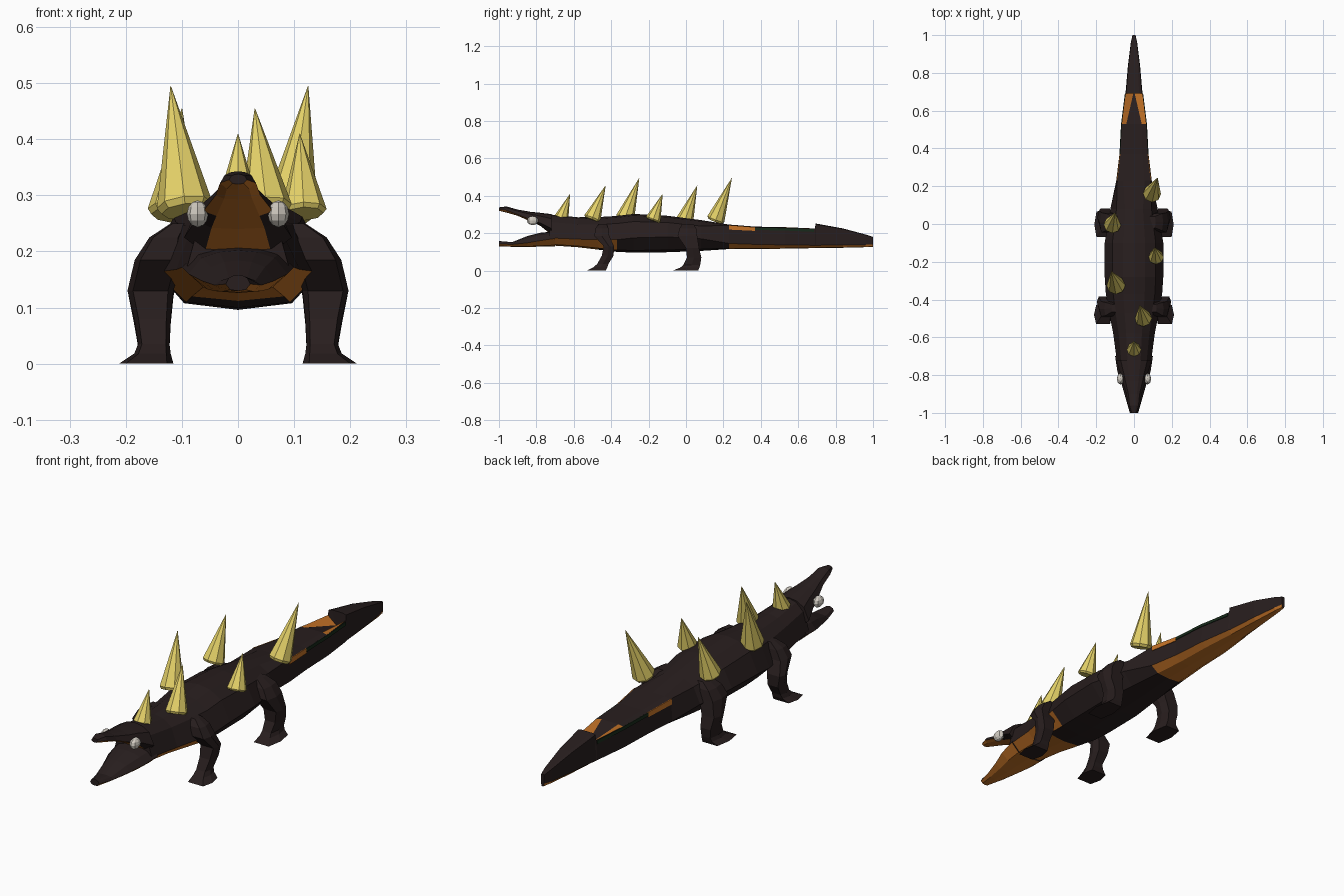
import bpy, bmesh, math
from mathutils import Vector

cube = bpy.data.objects.get("Cube")
if cube:
    bpy.data.objects.remove(cube)


def material(name, rgb):
    m = bpy.data.materials.new(name)
    m.use_nodes = True
    m.diffuse_color = (*rgb, 1)
    node = next(n for n in m.node_tree.nodes if n.type == 'BSDF_PRINCIPLED')
    node.inputs["Base Color"].default_value = (*rgb, 1)
    node.inputs["Roughness"].default_value = 0.9
    return m


HIDE = material("dark_brown_hide", (0.021, 0.013, 0.013))
ORANGE = material("burnt_orange", (0.55, 0.17, 0.02))
HORN = material("pale_yellow_horn", (0.78, 0.64, 0.14))
EYE = material("bone_white", (0.64, 0.6, 0.54))
GREEN = material("dark_green", (0.008, 0.022, 0.01))


def finish(name, bm, mats, orange=None):
    """Make the object; faces passing the orange rule get the second material."""
    bmesh.ops.recalc_face_normals(bm, faces=bm.faces)
    for f in bm.faces:
        f.normal_update()
        if orange and orange(f.calc_center_median(), f.normal):
            f.material_index = 1
    mesh = bpy.data.meshes.new(name)
    bm.to_mesh(mesh)
    bm.free()
    for m in mats:
        mesh.materials.append(m)
    ob = bpy.data.objects.new(name, mesh)
    bpy.context.collection.objects.link(ob)
    return ob


def loft(name, rings, mats, orange=None):
    """Skin a list of equal-length rings and cap both ends."""
    bm = bmesh.new()
    loops = [[bm.verts.new(p) for p in ring] for ring in rings]
    n = len(loops[0])
    for a, b in zip(loops, loops[1:]):
        for i in range(n):
            j = (i + 1) % n
            bm.faces.new((a[i], a[j], b[j], b[i]))
    bm.faces.new(loops[0])
    bm.faces.new(loops[-1])
    return finish(name, bm, mats, orange)


# Upper half-profiles: (share of width, share of height above the widest line)
BACK = [(0, 1), (0.38, 0.93), (0.74, 0.68)]
TAIL = [(0, 1), (0.6, 1), (0.94, 0.96)]
VALLEY = [(0, 0.62), (0.08, 0.62), (0.94, 1)]


def section(y, w, top, mid, bot, upper=BACK, keel=0.85):
    half = [(u * w, mid + v * (top - mid)) for u, v in upper]
    half += [(w, mid), (0.62 * w, mid + keel * (bot - mid)), (0, bot)]
    mirrored = [(-x, z) for x, z in half[-2:0:-1]]
    return [(x, y, z) for x, z in half + mirrored]


# Body and tail, with a sunken orange channel ahead of the tail fin
body = [
    section(-0.73, 0.09, 0.30, 0.175, 0.135),
    section(-0.58, 0.11, 0.285, 0.168, 0.125),
    section(-0.47, 0.132, 0.286, 0.165, 0.112),
    section(-0.37, 0.149, 0.292, 0.165, 0.1),
    section(-0.28, 0.155, 0.303, 0.175, 0.096),
    section(-0.10, 0.155, 0.293, 0.18, 0.098),
    section(0.08, 0.125, 0.27, 0.17, 0.105),
    section(0.23, 0.094, 0.246, 0.145, 0.115, TAIL),
    section(0.37, 0.077, 0.235, 0.14, 0.115, TAIL),
    section(0.53, 0.068, 0.232, 0.137, 0.117, TAIL),
    section(0.69, 0.047, 0.225, 0.135, 0.12, VALLEY),
    section(0.692, 0.045, 0.252, 0.135, 0.12, TAIL),
    section(0.84, 0.032, 0.225, 0.137, 0.122, TAIL),
    section(0.96, 0.017, 0.193, 0.138, 0.125, TAIL),
    section(1.0, 0.008, 0.18, 0.14, 0.126, TAIL),
]


def body_orange(c, n):
    tail_underside = n.z < -0.3 and c.y > 0.23
    throat = n.z < -0.3 and (c.y < -0.5 or (c.y < -0.4 and abs(c.x) > 0.07))
    channel = 0.54 < c.y < 0.68 and n.z > 0.3 and abs(c.x) > 0.018
    return tail_underside or throat or channel


loft("body_and_tail", body, [HIDE, ORANGE], body_orange)


# Slim strips high on the flanks of the tail: (y, x, low z, high z) at each end
def flank_strip(name, side, ends, mat):
    rings = [[(side * (x + dx), y, z) for dx, z in
              ((0, lo), (0.003, lo), (0.001, hi), (-0.002, hi))]
             for y, x, lo, hi in ends]
    loft(name, rings, [mat])


for side, label in ((1, "left"), (-1, "right")):
    flank_strip(label + "_orange_tail_strip", side,
                ((0.23, 0.09, 0.219, 0.243), (0.37, 0.074, 0.212, 0.232)), ORANGE)
    flank_strip(label + "_green_tail_strip", side,
                ((0.37, 0.074, 0.217, 0.231), (0.53, 0.0655, 0.214, 0.228)), GREEN)
    flank_strip(label + "_green_rear_strip", side,
                ((0.53, 0.0655, 0.214, 0.228), (0.685, 0.046, 0.207, 0.221)), GREEN)

# Upper jaw and skull, orange on the palate with dark cheeks
upper = [
    section(-1.0, 0.016, 0.338, 0.328, 0.32),
    section(-0.96, 0.032, 0.343, 0.322, 0.31),
    section(-0.90, 0.04, 0.326, 0.3, 0.293),
    section(-0.83, 0.062, 0.314, 0.272, 0.262),
    section(-0.78, 0.076, 0.309, 0.255, 0.24),
    section(-0.72, 0.096, 0.302, 0.225, 0.192),
]
loft("upper_jaw", upper, [HIDE, ORANGE],
     lambda c, n: n.z < -0.3 and c.y > -0.99 and abs(c.x) < 0.05)

# Lower jaw, orange underneath
lower = [
    section(-1.0, 0.022, 0.158, 0.142, 0.13),
    section(-0.93, 0.042, 0.152, 0.14, 0.127),
    section(-0.85, 0.065, 0.184, 0.148, 0.126),
    section(-0.78, 0.088, 0.202, 0.16, 0.128),
    section(-0.70, 0.1, 0.21, 0.172, 0.13),
]
loft("lower_jaw", lower, [HIDE, ORANGE], lambda c, n: n.z < -0.3)


# Legs: stacked six-sided sections (x range, y range, height)
def leg(name, side, levels):
    rings = []
    for x0, x1, y0, y1, z in levels:
        ym, dx = (y0 + y1) / 2, (x1 - x0) * 0.12
        rings.append([(side * x, y, z) for x, y in
                      ((x0 + dx, y0), (x1 - dx, y0), (x1, ym),
                       (x1 - dx, y1), (x0 + dx, y1), (x0, ym))])
    loft(name, rings, [HIDE])


FRONT = [
    (0.09, 0.12, -0.465, -0.425, 0.25),
    (0.1, 0.158, -0.485, -0.415, 0.225),
    (0.1, 0.184, -0.49, -0.41, 0.185),
    (0.115, 0.197, -0.44, -0.385, 0.13),
    (0.12, 0.185, -0.45, -0.387, 0.08),
    (0.122, 0.178, -0.475, -0.415, 0.035),
    (0.12, 0.185, -0.495, -0.42, 0.018),
    (0.115, 0.212, -0.53, -0.43, 0.0),
]
HIND = [
    (0.08, 0.115, -0.02, 0.04, 0.25),
    (0.1, 0.155, -0.035, 0.055, 0.225),
    (0.1, 0.182, -0.045, 0.06, 0.185),
    (0.115, 0.195, 0.0, 0.07, 0.12),
    (0.12, 0.185, 0.005, 0.082, 0.07),
    (0.122, 0.178, -0.015, 0.076, 0.03),
    (0.12, 0.185, -0.03, 0.072, 0.016),
    (0.115, 0.21, -0.07, 0.065, 0.0),
]
for side, label in ((1, "left"), (-1, "right")):
    leg("front_" + label + "_leg", side, FRONT)
    leg("hind_" + label + "_leg", side, HIND)

    # Eyes
    bm = bmesh.new()
    bmesh.ops.create_uvsphere(bm, u_segments=8, v_segments=6, radius=1)
    bmesh.ops.scale(bm, vec=(0.019, 0.03, 0.024), verts=bm.verts)
    bmesh.ops.translate(bm, vec=(side * 0.072, -0.82, 0.267), verts=bm.verts)
    finish(label + "_eye", bm, [EYE])


# Back spikes: faceted cones leaning backwards
def spike(name, base, tip, radius):
    base, tip = Vector(base), Vector(tip)
    axis = tip - base
    turn = Vector((0, 0, 1)).rotation_difference(axis)
    rings = []
    for t, r in ((-0.05, 0.85), (0, 1), (1, 0.01)):
        rings.append([base + axis * t + turn @ Vector(
            (math.cos(k * math.tau / 8), math.sin(k * math.tau / 8), 0)) * radius * r
            for k in range(8)])
    loft(name, rings, [HORN])


SPIKES = [
    ((0, -0.665, 0.284), (0, -0.62, 0.41), 0.038),
    ((0.05, -0.5, 0.28), (0.03, -0.43, 0.455), 0.046),
    ((-0.095, -0.325, 0.282), (-0.12, -0.25, 0.495), 0.05),
    ((0.117, -0.175, 0.274), (0.11, -0.125, 0.41), 0.041),
    ((-0.115, -0.005, 0.273), (-0.1, 0.06, 0.455), 0.046),
    ((0.095, 0.16, 0.276), (0.125, 0.245, 0.495), 0.048),
]
for i, (base, tip, radius) in enumerate(SPIKES, 1):
    spike("back_spike_%d" % i, base, tip, radius)
